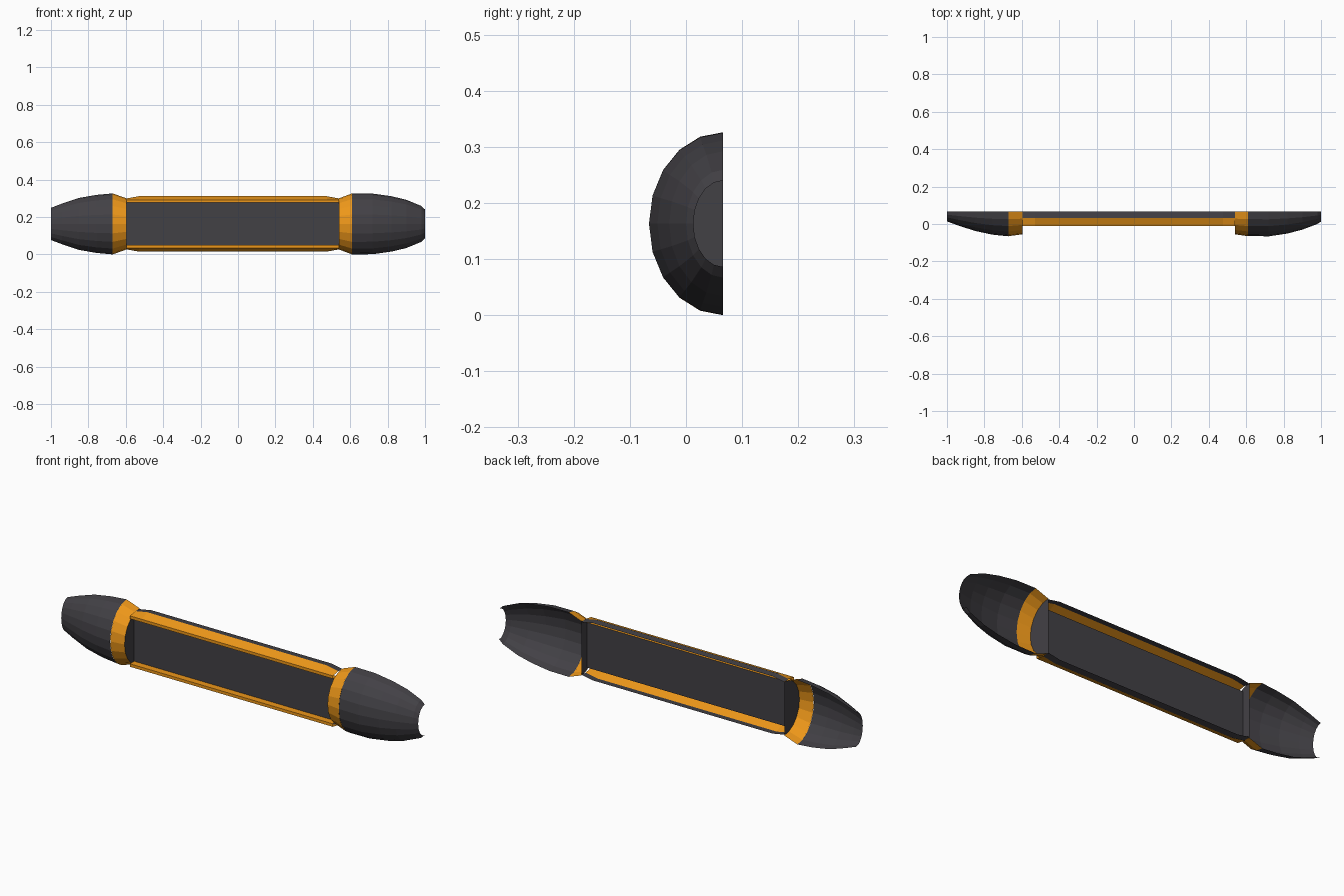
import bpy
from math import sin, cos, pi

if "Cube" in bpy.data.objects:
    bpy.data.objects.remove(bpy.data.objects["Cube"])

BACK, MID, SIDES = 0.066, 0.163, 10


def material(name, color):
    m = bpy.data.materials.new(name)
    m.diffuse_color = color
    m.use_nodes = True
    m.node_tree.nodes["Principled BSDF"].inputs["Base Color"].default_value = m.diffuse_color
    return m


dark = material("dark_grey", (0.055, 0.052, 0.06, 1))
orange = material("orange", (0.85, 0.31, 0.01, 1))


def build(name, verts, faces, mat):
    me = bpy.data.meshes.new(name)
    me.from_pydata(verts, [], faces)
    me.materials.append(mat)
    ob = bpy.data.objects.new(name, me)
    bpy.context.collection.objects.link(ob)
    return ob


def loft(name, rows, mat):
    """Open surface through rows of points with equal counts."""
    n = len(rows[0])
    faces = [(r * n + i, r * n + i + 1, (r + 1) * n + i + 1, (r + 1) * n + i)
             for r in range(len(rows) - 1) for i in range(n - 1)]
    return build(name, [p for row in rows for p in row], faces, mat)


def half_ellipse(x, rz, ry):
    return [(x, BACK - ry * sin(pi * i / SIDES), MID - rz * cos(pi * i / SIDES))
            for i in range(SIDES + 1)]


# Faceted half-round end shells, open at the back and at the tip: (x, rz, ry)
right_shell = [(0.61, .163, .130), (0.72, .162, .132), (0.82, .148, .117),
               (0.90, .129, .096), (0.98, .096, .066), (1.0, .077, .053)]
left_shell = [(-1.0, .086, .052), (-0.94, .109, .074), (-0.85, .139, .103),
              (-0.757, .155, .123), (-0.67, .163, .132)]
loft("right_end_shell", [half_ellipse(*s) for s in right_shell][::-1], dark)
loft("left_end_shell", [half_ellipse(*s) for s in left_shell][::-1], dark)

# Orange collars and the D-shaped walls closing their inner ends
for side, x_in, x_out in (("right", 0.54, 0.61), ("left", -0.597, -0.67)):
    inner = half_ellipse(x_in, .137, .121)
    outer = half_ellipse(x_out, .163, .131)
    loft(side + "_collar", [inner, outer], orange)
    build(side + "_inner_wall", inner, [tuple(range(SIDES + 1))], dark)

# Long centre body; section points are (y, height from centre line)
stations = [(-0.597, .012), (-0.53, 0), (0.475, 0), (0.54, .012)]


def strip(name, section, sign, mat):
    rows = [[(x, y, MID + sign * (h - (inset if h > .13 else 0)))
             for y, h in section] for x, inset in stations]
    return loft(name, rows, mat)


for side, sign in (("upper", 1), ("lower", -1)):
    strip(side + "_back_rim", [(BACK, .145), (0.032, .148)], sign, dark)
    strip(side + "_trim", [(0.032, .148), (-0.012, .129), (-0.012, .114),
                           (0.022, .114)], sign, orange)

# Recessed flat panel between the trims
loft("centre_panel", [[(x, 0.022, MID - .114), (x, 0.022, MID + .114)]
                      for x in (-0.597, 0.54)], dark)
